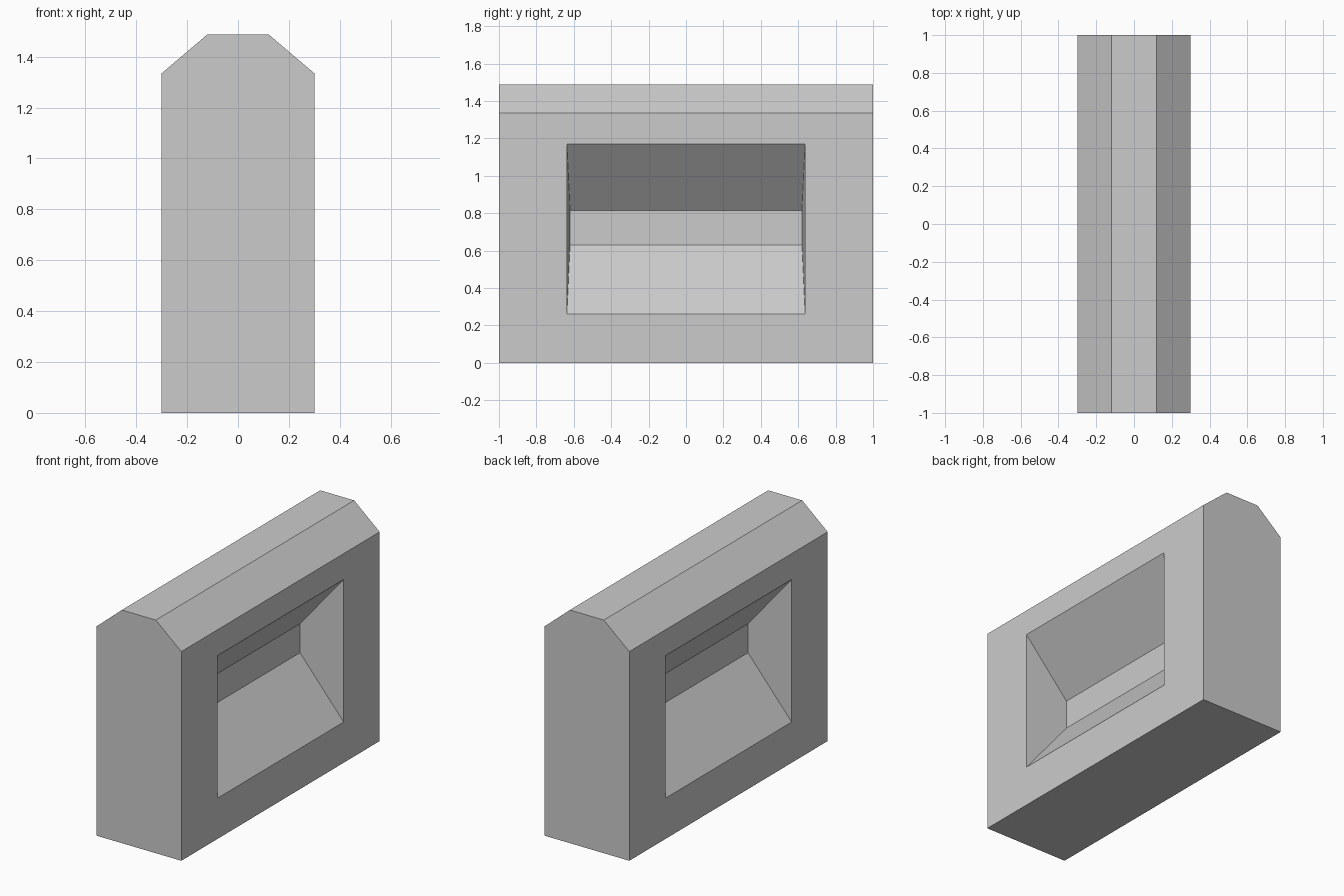
import bpy
import bmesh

cube = bpy.data.objects.get("Cube")
if cube:
    bpy.data.objects.remove(cube, do_unlink=True)

# Plain grey stone
stone = bpy.data.materials.new("grey_stone")
stone.use_nodes = True
colour = (0.6, 0.6, 0.6, 1)
stone.diffuse_color = colour
stone.node_tree.nodes["Principled BSDF"].inputs["Base Color"].default_value = colour

HALF_LENGTH = 1.0
HALF_THICKNESS = 0.3


def inset_to(bm, face, x, half_y, bottom, top):
    """Inset a side face and move its inner loop to a rectangle at x."""
    bmesh.ops.inset_individual(bm, faces=[face], thickness=0.02)
    middle = face.calc_center_median()
    for v in face.verts:
        v.co = (x,
                half_y if v.co.y > middle.y else -half_y,
                top if v.co.z > middle.z else bottom)


# Wall body: chamfered end profile extruded along y
bm = bmesh.new()
half_profile = [(HALF_THICKNESS, 0), (HALF_THICKNESS, 1.335), (0.12, 1.488)]
profile = half_profile + [(-x, z) for x, z in reversed(half_profile)]
end = bm.faces.new([bm.verts.new((x, -HALF_LENGTH, z)) for x, z in profile])
extruded = bmesh.ops.extrude_face_region(bm, geom=[end], use_keep_orig=True)
new_verts = [g for g in extruded["geom"] if isinstance(g, bmesh.types.BMVert)]
bmesh.ops.translate(bm, verts=new_verts, vec=(0, 2 * HALF_LENGTH, 0))
bmesh.ops.recalc_face_normals(bm, faces=bm.faces)

# Splayed embrasure on each long side, meeting at a thin central panel
sides = [f for f in bm.faces if abs(f.normal.x) > 0.99]
for face in sides:
    sign = 1 if face.normal.x > 0 else -1
    inset_to(bm, face, sign * HALF_THICKNESS, 0.637, 0.26, 1.17)
    inset_to(bm, face, sign * 0.004, 0.62, 0.63, 0.815)

mesh = bpy.data.meshes.new("wall_block")
bm.to_mesh(mesh)
bm.free()
mesh.materials.append(stone)
wall = bpy.data.objects.new("wall_block", mesh)
bpy.context.collection.objects.link(wall)
